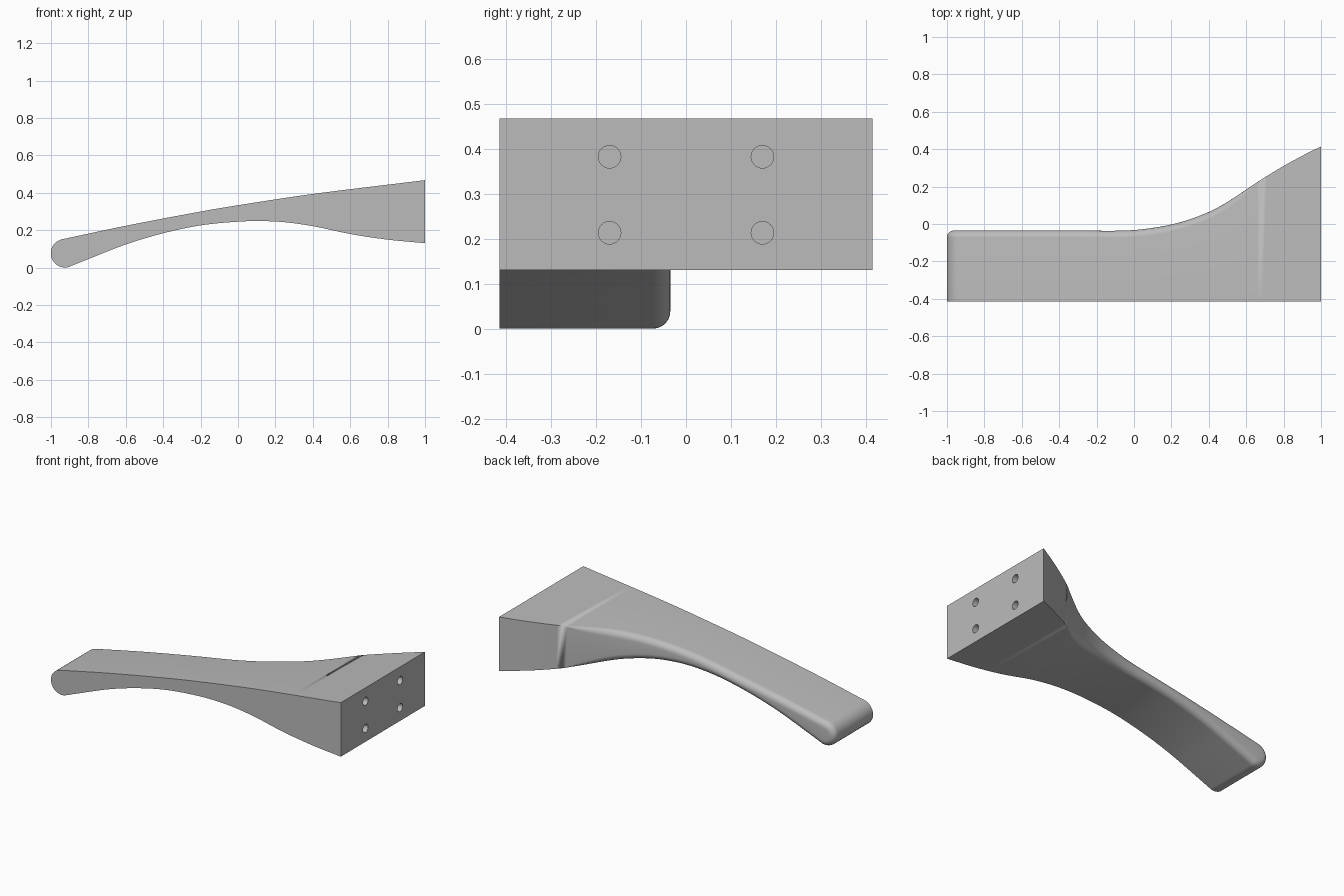
import bpy, bmesh, math
from mathutils import Vector

cube = bpy.data.objects.get("Cube")
if cube:
    bpy.data.objects.remove(cube, do_unlink=True)

FRONT, FILLET, STEPS = -0.415, 0.038, 8

# Edge curves: top and underside heights, and rear edge depth, along x
TOP = [(-0.94, 0.152), (-0.6, 0.224), (-0.2, 0.300), (0.0, 0.334), (0.4, 0.394), (1.0, 0.468)]
UNDER = [(-0.897, 0.007), (-0.8, 0.046), (-0.6, 0.124), (-0.4, 0.184), (-0.2, 0.226), (0.0, 0.246),
         (0.13, 0.249), (0.25, 0.243), (0.4, 0.222), (0.6, 0.180), (0.8, 0.150), (1.0, 0.131)]
REAR = [(-1.0, -0.035), (-0.3, -0.035), (-0.05, -0.035), (0.1, -0.021), (0.25, 0.010), (0.4, 0.064),
        (0.5, 0.118), (0.6, 0.184), (0.7, 0.250), (0.8, 0.310), (0.9, 0.365), (1.0, 0.415)]


def curve(pts, x):
    """Smooth curve through the points, evaluated at x."""
    def slope(i):
        a, b = pts[max(i - 1, 0)], pts[min(i + 1, len(pts) - 1)]
        return (b[1] - a[1]) / (b[0] - a[0])
    i = 0
    while i < len(pts) - 2 and x > pts[i + 1][0]:
        i += 1
    (x0, y0), (x1, y1) = pts[i], pts[i + 1]
    h = x1 - x0
    t = min(max((x - x0) / h, 0), 1)
    return ((2*t**3 - 3*t*t + 1) * y0 + (t**3 - 2*t*t + t) * h * slope(i)
            + (3*t*t - 2*t**3) * y1 + (t**3 - t*t) * h * slope(i + 1))


def edge_point(pts, x, side):
    """Outline point and its inward normal."""
    e = 0.004
    d = Vector((2 * e, curve(pts, x + e) - curve(pts, x - e))).normalized()
    return Vector((x, curve(pts, x))), Vector((-d.y, d.x)) * side


def tip_point(degrees):
    a = math.radians(degrees)
    n = Vector((math.cos(a), math.sin(a)))
    return Vector((-0.925, 0.077)) + n * 0.076, -n


def half_section(point, normal):
    """Front corner followed by the rounded rear edge."""
    t = min(max((0.68 - point.x) / 0.25, 0), 1)
    r = FILLET * t * (2 - t)
    out = [(point.x, FRONT, point.y)]
    for k in range(STEPS + 1):
        a = math.pi / 2 * k / STEPS
        p = point + normal * r * (1 - math.cos(a))
        out.append((p.x, curve(REAR, p.x) - r + r * math.sin(a), p.y))
    return out


# Paired top and underside stations: round tip, then the long arm
stations = []
for i in range(14):
    t = i / 14
    stations.append((tip_point(197 - 95 * t), tip_point(197 + 95 * t)))
for i in range(81):
    u = i / 80
    stations.append((edge_point(TOP, -0.94 + 1.94 * u, -1),
                     edge_point(UNDER, -0.897 + 1.897 * u, 1)))

# Loft the arm
bm = bmesh.new()
rings = []
for upper, lower in stations:
    ring = half_section(*upper) + half_section(*lower)[::-1]
    rings.append([bm.verts.new(p) for p in ring])
n = len(rings[0])
for a, b in zip(rings, rings[1:]):
    for k in range(n):
        bm.faces.new((a[k], a[(k + 1) % n], b[(k + 1) % n], b[k]))
bm.faces.new(rings[-1])
bmesh.ops.remove_doubles(bm, verts=bm.verts, dist=0.0002)
bmesh.ops.recalc_face_normals(bm, faces=bm.faces)
mesh = bpy.data.meshes.new("bracket_arm")
bm.to_mesh(mesh)
bm.free()
arm = bpy.data.objects.new("bracket_arm", mesh)
bpy.context.collection.objects.link(arm)

# Plain grey material
grey = bpy.data.materials.new("plain grey")
grey.use_nodes = True
grey.diffuse_color = (0.5, 0.5, 0.5, 1)
grey.node_tree.nodes["Principled BSDF"].inputs["Base Color"].default_value = (0.5, 0.5, 0.5, 1)
mesh.materials.append(grey)

# Four mounting holes in the end face
for y in (-0.17, 0.17):
    for z in (0.214, 0.383):
        bpy.ops.mesh.primitive_cylinder_add(vertices=32, radius=0.025, depth=0.3,
                                            location=(1, y, z), rotation=(0, math.pi / 2, 0))
        cutter = bpy.context.object
        cutter.name = "hole_cutter"
        cutter.hide_render = True
        cutter.data.materials.append(grey)
        bpy.context.view_layer.objects.active = arm
        cut = arm.modifiers.new("hole", 'BOOLEAN')
        cut.operation, cut.solver, cut.object = 'DIFFERENCE', 'EXACT', cutter
        bpy.ops.object.modifier_apply(modifier=cut.name)
        bpy.data.objects.remove(cutter, do_unlink=True)

bpy.ops.object.select_all(action='DESELECT')
arm.select_set(True)
bpy.context.view_layer.objects.active = arm
bpy.ops.object.shade_smooth_by_angle(angle=math.radians(30))
